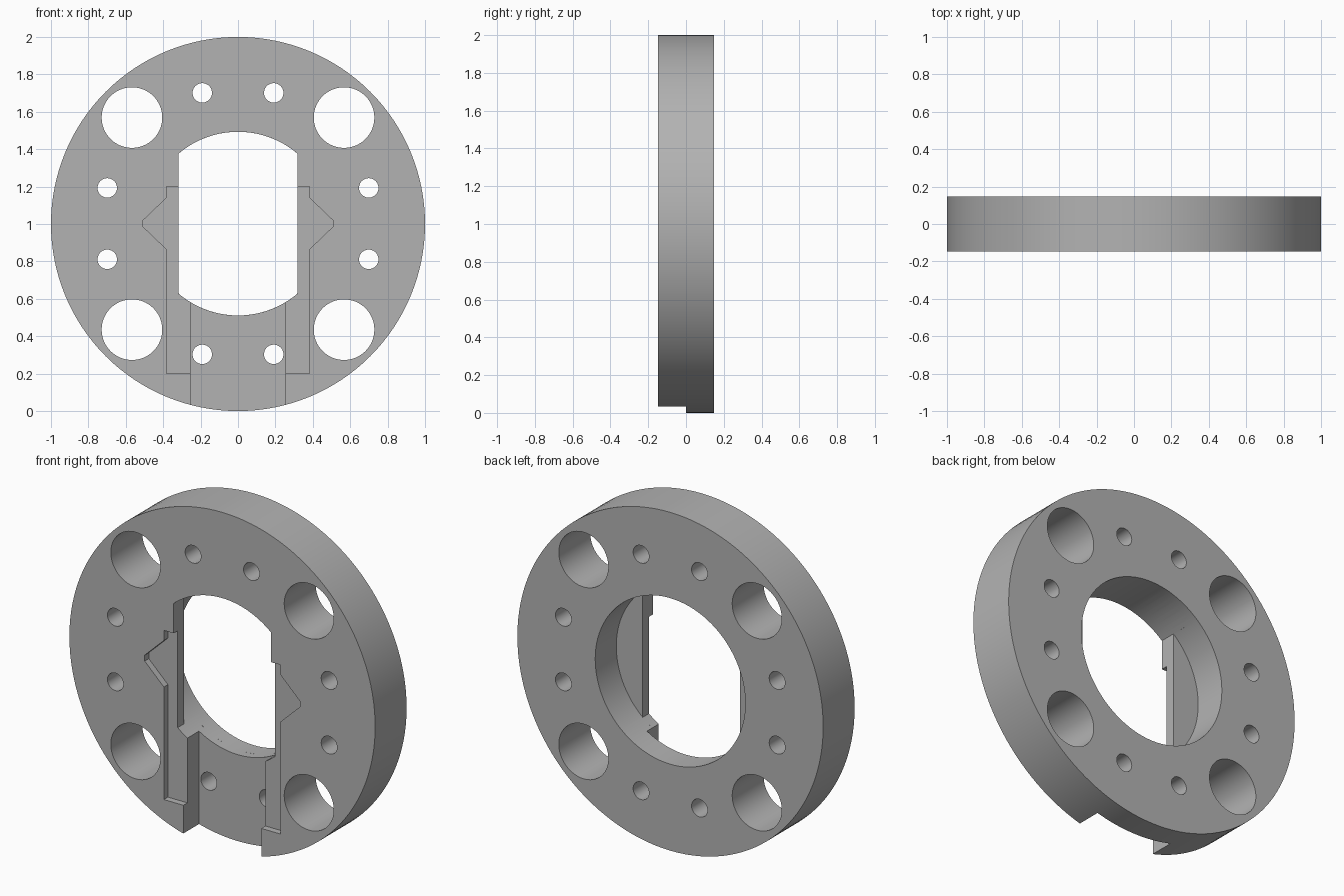
import bpy
import bmesh
import math

if "Cube" in bpy.data.objects:
    bpy.data.objects.remove(bpy.data.objects["Cube"], do_unlink=True)

FRONT, BACK = -0.147, 0.147
CENTRE = 1.002  # height of the hole pattern

grey = bpy.data.materials.new("plain grey")
grey.use_nodes = True
grey.diffuse_color = (0.45, 0.45, 0.45, 1)
grey.node_tree.nodes["Principled BSDF"].inputs["Base Color"].default_value = (0.45, 0.45, 0.45, 1)


def circle(x, z, r, n):
    return [(x + r * math.cos(2 * math.pi * i / n), z + r * math.sin(2 * math.pi * i / n)) for i in range(n)]


def prism(name, profile, y0, y1):
    """Extrude an outline in x and z from y0 to y1."""
    bm = bmesh.new()
    face = bm.faces.new([bm.verts.new((x, y0, z)) for x, z in profile])
    new = bmesh.ops.extrude_face_region(bm, geom=[face])["geom"]
    bmesh.ops.translate(bm, verts=[v for v in new if isinstance(v, bmesh.types.BMVert)], vec=(0, y1 - y0, 0))
    bmesh.ops.recalc_face_normals(bm, faces=bm.faces)
    mesh = bpy.data.meshes.new(name)
    bm.to_mesh(mesh)
    bm.free()
    mesh.materials.append(grey)
    ob = bpy.data.objects.new(name, mesh)
    bpy.context.collection.objects.link(ob)
    return ob


# Round plate
plate = prism("round_plate", circle(0, 1, 1, 128), FRONT, BACK)
cutters = []

# Bore: full circle behind, flat-sided opening through the front web
bore_r, flat_x = 0.491, 0.318
cutters.append(prism("bore_cutter", circle(0, CENTRE, bore_r, 96), -0.05, 0.3))
a = math.acos(flat_x / bore_r)
arc = [a + (math.pi - 2 * a) * i / 32 for i in range(33)]
arc += [t + math.pi for t in arc]
opening = [(bore_r * math.cos(t), CENTRE + bore_r * math.sin(t)) for t in arc]
cutters.append(prism("opening_cutter", opening, -0.3, 0.05))

# Channel running down the front to the rim
cutters.append(prism("channel_cutter", [(-0.255, -0.1), (0.255, -0.1), (0.255, 0.8), (-0.255, 0.8)], -0.3, 0))

# Shallow front recess with pointed side notches
side = [(0.382, 0.2), (0.382, 0.865), (0.507, 0.985), (0.507, 1.02), (0.382, 1.14), (0.382, 1.2)]
recess = side + [(-x, z) for x, z in reversed(side)]
cutters.append(prism("recess_cutter", recess, -0.3, FRONT + 0.038))

# Bolt holes, mirrored into each quarter
for sx in (-1, 1):
    for sz in (-1, 1):
        for x, z, r, n in ((0.567, 0.567, 0.162, 64), (0.191, 0.699, 0.052, 40), (0.699, 0.191, 0.052, 40)):
            cutters.append(prism("hole_cutter", circle(sx * x, CENTRE + sz * z, r, n), -0.3, 0.3))

# Cut everything out, then remove the cutters
for c in cutters:
    mod = plate.modifiers.new(c.name, "BOOLEAN")
    mod.operation = "DIFFERENCE"
    mod.solver = "EXACT"
    mod.object = c
bpy.context.view_layer.update()
graph = bpy.context.evaluated_depsgraph_get()
mesh = bpy.data.meshes.new_from_object(plate.evaluated_get(graph))
plate.modifiers.clear()
plate.data = mesh
for c in cutters:
    bpy.data.objects.remove(c, do_unlink=True)

# Smooth the curved walls, keep the edges crisp
bpy.ops.object.select_all(action="DESELECT")
plate.select_set(True)
bpy.context.view_layer.objects.active = plate
bpy.ops.object.shade_smooth_by_angle(angle=math.radians(25))
